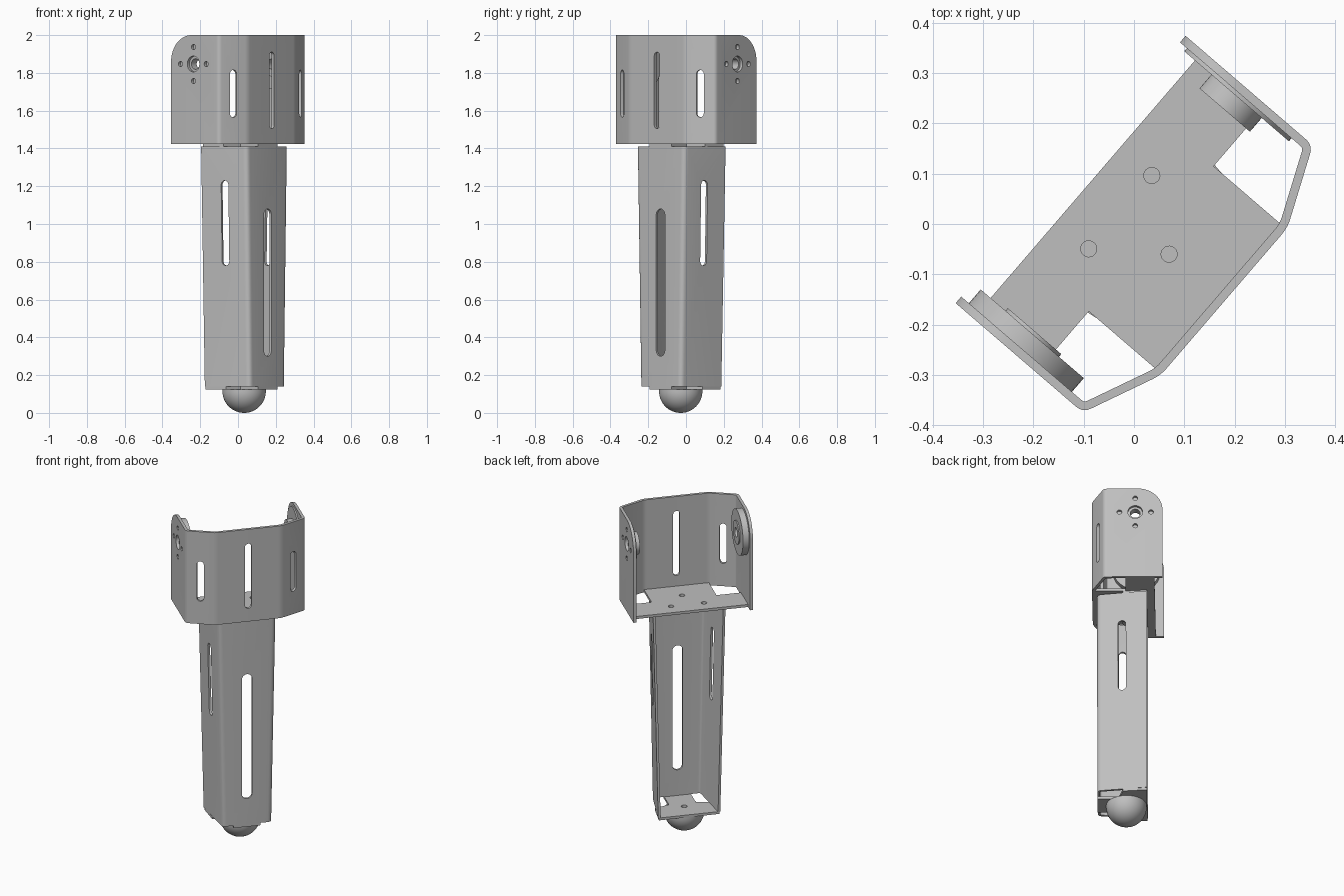
import bpy, bmesh, math
from mathutils import Matrix, Vector

cube = bpy.data.objects.get("Cube")
if cube:
    bpy.data.objects.remove(cube)

grey = bpy.data.materials.new("light_grey")
grey.use_nodes = True
COLOUR = (0.52, 0.52, 0.52, 1)
grey.diffuse_color = COLOUR
grey.node_tree.nodes["Principled BSDF"].inputs["Base Color"].default_value = COLOUR
parts = []


def new_object(name, bm):
    bmesh.ops.recalc_face_normals(bm, faces=bm.faces)
    me = bpy.data.meshes.new(name)
    bm.to_mesh(me)
    bm.free()
    ob = bpy.data.objects.new(name, me)
    bpy.context.collection.objects.link(ob)
    me.materials.append(grey)
    return ob


def activate(ob):
    bpy.ops.object.select_all(action='DESELECT')
    ob.select_set(True)
    bpy.context.view_layer.objects.active = ob


def mirrored(half):
    """Complete an outline that runs from the left side to the middle."""
    return half + [(-x, y) for x, y in reversed(half)]


def fillet(pts, r, steps=5):
    """Round the inner corners of an open path."""
    pts = [Vector(p) for p in pts]
    out = [pts[0]]
    for a, b, c in zip(pts, pts[1:], pts[2:]):
        p, q = b + (a - b).normalized() * r, b + (c - b).normalized() * r
        for i in range(steps + 1):
            t = i / steps
            out.append(p * (1 - t) ** 2 + b * 2 * t * (1 - t) + q * t * t)
    return out + [pts[-1]]


def wall(name, low, high, z0, z1, thick, r):
    """Bent sheet that runs from a lower path to an upper path."""
    bm = bmesh.new()
    rows = [[bm.verts.new((p.x, p.y, z)) for p in fillet(path, r)]
            for path, z in ((low, z0), (high, z1))]
    for i in range(len(rows[0]) - 1):
        bm.faces.new((rows[0][i], rows[0][i + 1], rows[1][i + 1], rows[1][i]))
    me = bpy.data.meshes.new(name)
    bm.to_mesh(me)
    bm.free()
    ob = bpy.data.objects.new(name, me)
    bpy.context.collection.objects.link(ob)
    me.materials.append(grey)
    mod = ob.modifiers.new("sheet", 'SOLIDIFY')
    mod.thickness, mod.offset, mod.use_even_offset = thick, -1, True
    activate(ob)
    bpy.ops.object.modifier_apply(modifier=mod.name)
    parts.append(ob)
    return ob


def prism(name, outline, depth, matrix):
    """Extrude a flat outline evenly about its plane, then place it."""
    bm = bmesh.new()
    face = bm.faces.new([bm.verts.new((x, y, -depth / 2)) for x, y in outline])
    ext = bmesh.ops.extrude_face_region(bm, geom=[face])
    moved = [v for v in ext["geom"] if isinstance(v, bmesh.types.BMVert)]
    bmesh.ops.translate(bm, verts=moved, vec=(0, 0, depth))
    bmesh.ops.transform(bm, matrix=matrix, verts=bm.verts)
    return new_object(name, bm)


def plate(name, outline, z0, z1):
    ob = prism(name, outline, z1 - z0, Matrix.Translation((0, 0, (z0 + z1) / 2)))
    parts.append(ob)
    return ob


def capsule(width, length, n=10):
    """Upright slot outline; a circle when length equals width."""
    r, h = width / 2, (length - width) / 2
    pts = []
    for k in range(2):
        for i in range(n + (h > 0)):
            a = math.pi * (k + i / n)
            pts.append((r * math.cos(a), r * math.sin(a) + (h if k == 0 else -h)))
    return pts


def cut(ob, cutter):
    mod = ob.modifiers.new("cut", 'BOOLEAN')
    mod.operation, mod.solver, mod.object = 'DIFFERENCE', 'EXACT', cutter
    activate(ob)
    bpy.ops.object.modifier_apply(modifier=mod.name)
    bpy.data.objects.remove(cutter)


def slot(ob, width, z0, z1, x, y, turn, depth=0.12):
    """Cut a vertical slot facing the given direction about z."""
    m = (Matrix.Translation((x, y, (z0 + z1) / 2)) @ Matrix.Rotation(turn, 4, 'Z')
         @ Matrix.Rotation(math.pi / 2, 4, 'X'))
    cut(ob, prism("slot_cutter", capsule(width, z1 - z0), depth, m))


def lathe(name, profile, matrix, closed, n=48):
    """Spin (radius, height) points about z."""
    bm = bmesh.new()
    vs = [bm.verts.new((r, 0, h)) for r, h in profile]
    pairs = list(zip(vs, vs[1:])) + ([(vs[-1], vs[0])] if closed else [])
    edges = [bm.edges.new(p) for p in pairs]
    bmesh.ops.spin(bm, geom=vs + edges, cent=(0, 0, 0), axis=(0, 0, 1),
                   angle=math.tau, steps=n)
    bmesh.ops.remove_doubles(bm, verts=bm.verts, dist=1e-5)
    bmesh.ops.transform(bm, matrix=matrix, verts=bm.verts)
    ob = new_object(name, bm)
    parts.append(ob)
    return ob


# Upper bracket: five-sided sheet with rounded rear ears
path = mirrored([(-0.35, 0.166), (-0.35, -0.167), (-0.193, -0.236)])
bracket = wall("upper_bracket", path, path, 1.423, 2.0, 0.017, 0.018)
R = 0.14
arc = [(0.166 - R + R * math.cos(a), 2 - R + R * math.sin(a))
       for a in [math.pi / 2 * i / 12 for i in range(13)]]
ACROSS = Matrix(((0, 0, 1, 0), (1, 0, 0, 0), (0, 1, 0, 0), (0, 0, 0, 1)))
corner = [(0.167, 2 - R), (0.3, 2 - R), (0.3, 2.1), (0.166 - R, 2.1)]
cut(bracket, prism("corner_cutter", arc[::-1][:-1] + corner[:3] + corner[3:], 2, ACROSS))
slot(bracket, 0.038, 1.505, 1.91, 0, -0.23, 0)
for s in (-1, 1):
    slot(bracket, 0.04, 1.565, 1.815, s * 0.2715, -0.2, s * math.atan2(0.069, 0.157))

# Pivot holes through both ears
PY, PZ = 0.011, 1.847
for dy, dz, w in ((0, 0, 0.084), (0.09, 0, 0.028), (-0.09, 0, 0.028),
                  (0, 0.09, 0.028), (0, -0.09, 0.028)):
    m = Matrix.Translation((0, PY + dy, PZ + dz)) @ ACROSS
    cut(bracket, prism("hole_cutter", capsule(w, w, 16), 2, m))

# Bracket floor with side wings and three holes
floor = plate("bracket_floor", mirrored(
    [(-0.336, 0.12), (-0.336, -0.045), (-0.19, -0.045), (-0.19, -0.226)]), 1.423, 1.439)
for x, y in ((-0.096, 0.036), (0.096, 0.036), (0, -0.092)):
    cut(floor, prism("hole_cutter", capsule(0.032, 0.032), 0.2,
                     Matrix.Translation((x, y, 1.43))))

# Pivot discs on the inner faces of the ears
pivot = Matrix.Translation((0, PY, PZ)) @ Matrix.Rotation(math.pi / 2, 4, 'Y')
lathe("right_pivot_disc", [(0.028, -0.333), (0.135, -0.333), (0.135, -0.297),
      (0.07, -0.297), (0.07, -0.29), (0.028, -0.29)], pivot, True)
lathe("left_pivot_disc", [(0.028, 0.333), (0.137, 0.333), (0.137, 0.325),
      (0.066, 0.325), (0.066, 0.289), (0.028, 0.289)], pivot, True)

# Tapered leg channel
leg = wall("leg_channel", mirrored([(-0.182, 0.075), (-0.144, -0.207)]),
           mirrored([(-0.212, 0.075), (-0.168, -0.207)]), 0.14, 1.41, 0.014, 0.025)
slot(leg, 0.06, 0.3, 1.08, 0, -0.2, 0)
for s in (-1, 1):
    slot(leg, 0.045, 0.78, 1.23, s * 0.18, -0.066, s * math.atan2(0.282, 0.042))

# Leg end plates, each joined to the front by a tab
for name, wide, z in (("leg_top_plate", 0.198, 1.409), ("leg_foot_plate", 0.178, 0.125)):
    end = plate(name, mirrored([(-wide, 0.075), (-wide + 0.012, -0.06),
                                (-0.078, -0.085), (-0.078, -0.207)]), z, z + 0.015)
cut(end, prism("hole_cutter", capsule(0.034, 0.034), 0.2,
               Matrix.Translation((0, -0.043, 0.13))))

# Domed foot
r = 0.115
dome = [(r * math.sin(a), r - r * math.cos(a))
        for a in [math.pi / 2 * i / 16 for i in range(17)]]
lathe("foot_ball", dome + [(r, 0.125), (0, 0.125)],
      Matrix.Translation((0, -0.043, 0)), False)

# Shade and turn the assembly
for ob in parts:
    activate(ob)
    bpy.ops.object.shade_smooth_by_angle(angle=math.radians(30))
    ob.rotation_euler.z = math.radians(49.3)
